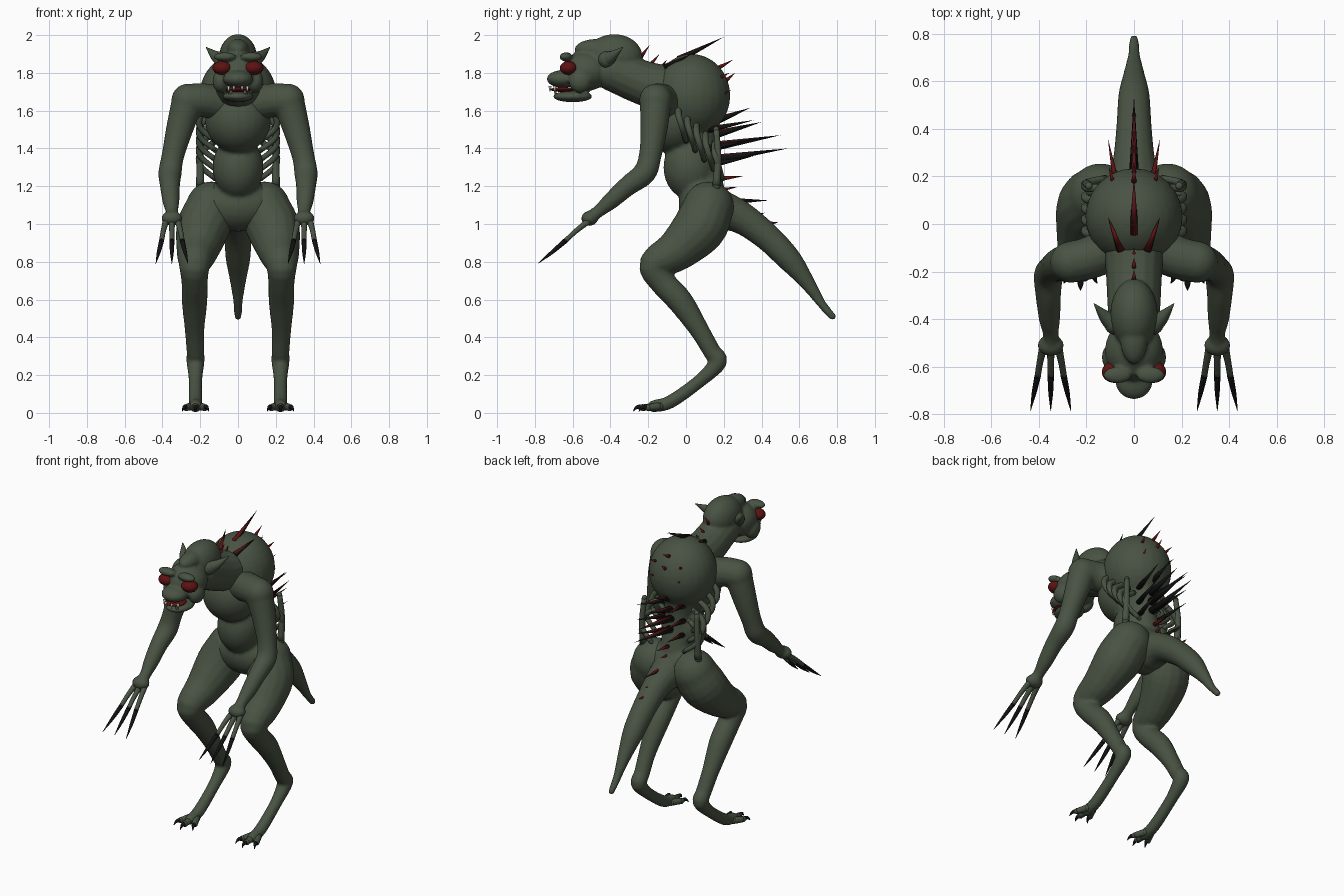
import bpy, bmesh
from mathutils import Vector, Matrix

cube = bpy.data.objects.get("Cube")
if cube:
    bpy.data.objects.remove(cube)


def material(name, r, g, b):
    m = bpy.data.materials.new(name)
    m.use_nodes = True
    m.diffuse_color = (r, g, b, 1)
    bsdf = m.node_tree.nodes["Principled BSDF"]
    bsdf.inputs["Base Color"].default_value = (r, g, b, 1)
    bsdf.inputs["Roughness"].default_value = 0.7
    return m


skin = material("swamp green", .065, .085, .055)
red = material("dark red", .11, .006, .006)
black = material("claw black", .006, .006, .006)
ivory = material("tooth ivory", .6, .56, .48)


def blob(bm, centre, radii):
    """Ellipsoid."""
    place = Matrix.Translation(centre) @ Matrix.Diagonal((*radii, 1))
    bmesh.ops.create_uvsphere(bm, u_segments=24, v_segments=16, radius=1, matrix=place)


def pair(bm, centre, radii):
    """Ellipsoid on both sides of the body."""
    for s in (1, -1):
        blob(bm, (s * centre[0], *centre[1:]), radii)


def flip(path, s):
    return [(s * x, y, z, r) for x, y, z, r in path]


def tube(bm, path, sides=16, steps=4, widen=1):
    """Round-ended tube through (x, y, z, radius) points, smoothly interpolated."""
    pts = [Vector(p) for p in path]
    ctrl = [2 * pts[0] - pts[1]] + pts + [2 * pts[-1] - pts[-2]]
    samples = []
    for a, b, c, d in zip(ctrl, ctrl[1:], ctrl[2:], ctrl[3:]):
        for i in range(steps):
            t = i / steps
            samples.append(b + (c - a) * t / 2 + (2 * a - 5 * b + 4 * c - d) * t * t / 2
                           + (3 * b - a - 3 * c + d) * t ** 3 / 2)
    samples.append(pts[-1])
    span = (pts[-1] - pts[0]).xyz.normalized()
    ref = Vector((0, 1, 0)) if abs(span.x) > .7 else Vector((1, 0, 0))
    rings = []
    for i, p in enumerate(samples):
        along = (samples[min(i + 1, len(samples) - 1)] - samples[max(i - 1, 0)]).xyz.normalized()
        side = (ref - along * ref.dot(along)).normalized()
        up = along.cross(side)
        ring = []
        for k in range(sides):
            turn = Matrix.Rotation(k * 6.28319 / sides, 3, 'Z') @ Vector((1, 0, 0))
            ring.append(bm.verts.new(p.xyz + p.w * (side * turn.x * widen + up * turn.y)))
        rings.append(ring)
    for a, b in zip(rings, rings[1:]):
        for k in range(sides):
            n = (k + 1) % sides
            bm.faces.new((a[k], a[n], b[n], b[k]))
    bm.faces.new(rings[0][::-1])
    bm.faces.new(rings[-1])
    for p in (pts[0], pts[-1]):
        if p.w > .008:
            blob(bm, p.xyz, (p.w * widen, p.w, p.w))


def spike(bm, base, tip, radius, sides=8):
    base, tip = Vector(base), Vector(tip)
    axis = tip - base
    place = Matrix.Translation((base + tip) / 2) @ axis.to_track_quat('Z', 'Y').to_matrix().to_4x4()
    bmesh.ops.create_cone(bm, cap_ends=True, segments=sides, radius1=radius,
                          radius2=0, depth=axis.length, matrix=place)


def finish(name, bm, *mats, voxel=0, rule=None):
    """Turn the bmesh into a smooth object; voxel fuses its shapes into one skin."""
    bmesh.ops.recalc_face_normals(bm, faces=bm.faces)
    bm.normal_update()
    for f in bm.faces:
        f.smooth = True
        if rule:
            f.material_index = rule(f)
    mesh = bpy.data.meshes.new(name)
    bm.to_mesh(mesh)
    bm.free()
    for m in mats:
        mesh.materials.append(m)
    ob = bpy.data.objects.new(name, mesh)
    bpy.context.collection.objects.link(ob)
    if voxel:
        fuse = ob.modifiers.new("fuse", 'REMESH')
        fuse.mode, fuse.voxel_size, fuse.use_smooth_shade = 'VOXEL', voxel, True
        soften = ob.modifiers.new("soften", 'SMOOTH')
        soften.factor, soften.iterations = .5, 5
    return ob


# Torso: hump, chest, belly, spine core, pelvis
bm = bmesh.new()
blob(bm, (0, .03, 1.68), (.205, .205, .22))
blob(bm, (0, -.07, 1.55), (.175, .17, .175))
blob(bm, (0, .02, 1.3), (.135, .14, .17))
tube(bm, [(0, .08, 1.6, .1), (0, .08, 1.4, .08), (0, .1, 1.2, .1)])
blob(bm, (0, .1, 1.1), (.22, .14, .14))
finish("torso", bm, skin, voxel=.012)

# Head and neck
bm = bmesh.new()
tube(bm, [(0, -.05, 1.7, .13), (0, -.22, 1.745, .118), (0, -.38, 1.81, .11)])
blob(bm, (0, -.38, 1.885), (.1, .15, .12))
blob(bm, (0, -.53, 1.81), (.122, .13, .105))
blob(bm, (0, -.47, 1.925), (.06, .12, .055))
blob(bm, (0, -.655, 1.768), (.08, .082, .046))
blob(bm, (0, -.6, 1.675), (.082, .105, .03))
pair(bm, (.07, -.635, 1.885), (.06, .035, .024))
pair(bm, (.09, -.56, 1.755), (.045, .06, .06))
finish("head", bm, skin, voxel=.008)

bm = bmesh.new()
for s in (1, -1):
    tube(bm, flip([(.08, -.42, 1.87, .045), (.12, -.39, 1.89, .028), (.168, -.335, 1.935, .002)], s))
finish("ears", bm, skin)

bm = bmesh.new()
pair(bm, (.083, -.622, 1.826), (.052, .046, .036))
finish("eyes", bm, red)

bm = bmesh.new()
blob(bm, (0, -.65, 1.712), (.065, .068, .013))
finish("mouth", bm, red)

bm = bmesh.new()
for s in (1, -1):
    for x, y, drop in ((.05, -.695, .035), (.022, -.72, .02)):
        spike(bm, (s * x, y, 1.73), (s * x, y, 1.715 - drop), .008)
    spike(bm, (s * .037, -.69, 1.69), (s * .037, -.7, 1.735), .007)
finish("teeth", bm, ivory)

# Ribs hanging beside the waist
bm = bmesh.new()
for s in (1, -1):
    for i in range(5):
        y, z = -.04 + .048 * i, 1.6 - .05 * i
        tube(bm, flip([(.13, y, z + .03, .016), (.195, y, z - .02, .018),
                       (.2, y + .02, z - .09, .016), (.12, y + .04, z - .16, .014)], s), sides=10)
    tube(bm, flip([(.19, .16, 1.5, .016), (.2, .17, 1.36, .018), (.2, .16, 1.2, .022)], s), sides=10)
finish("ribs", bm, skin)

for s, word in ((1, "left"), (-1, "right")):
    # Arm with collar and palm
    bm = bmesh.new()
    tube(bm, flip([(.05, -.08, 1.63, .1), (.18, -.14, 1.655, .09), (.265, -.16, 1.655, .088)], s))
    tube(bm, flip([(.265, -.16, 1.655, .086), (.31, -.17, 1.5, .072), (.345, -.19, 1.36, .06),
                   (.36, -.22, 1.27, .062), (.36, -.31, 1.2, .053), (.355, -.4, 1.12, .045),
                   (.35, -.46, 1.07, .034), (.35, -.51, 1.03, .036)], s))
    blob(bm, (s * .35, -.51, 1.03), (.056, .045, .04))
    finish(word + "_arm", bm, skin, voxel=.01)

    # Fingers and long claws
    fingers, claws = bmesh.new(), bmesh.new()
    for d in (-1, 0, 1):
        mid = (.35 + .055 * d, -.64, .91)
        tube(fingers, flip([(.35 + .03 * d, -.51, 1.02, .018), (.35 + .045 * d, -.58, .965, .014),
                            (*mid, .013)], s), sides=10)
        tube(claws, flip([(*mid, .0135), (.35 + .07 * d, -.71, .85, .01),
                          (.35 + .085 * d, -.785, .79, .001)], s), sides=8)
    finish(word + "_fingers", fingers, skin)
    finish(word + "_hand_claws", claws, black)

    # Leg with bent knee and raised heel
    bm = bmesh.new()
    tube(bm, flip([(.14, .12, 1.09, .135), (.185, .07, .98, .142), (.215, -.05, .86, .112),
                   (.23, -.165, .785, .085), (.23, -.13, .7, .07), (.23, -.03, .59, .068),
                   (.23, .07, .44, .052), (.225, .14, .32, .047)], s))
    tube(bm, flip([(.225, .14, .32, .047), (.225, .17, .27, .048), (.225, .08, .175, .036),
                   (.225, -.08, .06, .036), (.225, -.17, .035, .033)], s))
    finish(word + "_leg", bm, skin, voxel=.01)

    # Toes and toe claws
    toes, claws = bmesh.new(), bmesh.new()
    for d in (-1, 0, 1):
        end = (.225 + .05 * d, -.23 + .03 * abs(d), .028)
        tube(toes, flip([(.225 + .02 * d, -.14, .035, .022), (*end, .018)], s), sides=10)
        tube(claws, flip([(*end, .016), (.225 + .06 * d, end[1] - .03, .03, .01),
                          (.225 + .07 * d, end[1] - .05, .008, .001)], s), sides=8)
    finish(word + "_toes", toes, skin)
    finish(word + "_toe_claws", claws, black)

# Tail
bm = bmesh.new()
tube(bm, [(0, .15, 1.08, .12), (0, .28, 1.04, .088), (0, .42, .94, .074), (0, .54, .82, .066),
          (0, .62, .72, .047), (0, .68, .635, .032), (0, .72, .575, .024), (0, .775, .51, .02)])
finish("tail", bm, skin, voxel=.01)

# Spikes down the spine: base y, z, then reach back and up, then radius
bm = bmesh.new()
for y, z, back, rise, radius in (
        (-.04, 1.87, .24, .12, .02), (.17, 1.55, .17, .065, .02), (.14, 1.47, .26, .07, .024),
        (.14, 1.41, .36, .06, .026), (.13, 1.34, .41, .06, .026), (.19, 1.12, .25, .005, .022)):
    spike(bm, (0, y, z), (0, y + back, z + rise), radius)
for s in (1, -1):
    spike(bm, (s * .055, -.11, 1.83), (s * .11, .03, 1.9), .018)
    for z in (1.31, 1.4, 1.5):
        spike(bm, (s * .065, .12, z), (s * .11, .36, z + .05), .018)
finish("long_spikes", bm, black, red, rule=lambda f: int(f.normal.z > .4))

bm = bmesh.new()
for y, z, back, rise in (
        (-.25, 1.87, .06, .08), (-.2, 1.83, .06, .07), (-.15, 1.81, .05, .06), (.16, 1.82, .09, .05),
        (.2, 1.75, .06, .05), (.18, 1.24, .13, .015), (.17, 1.18, .1, .015), (.34, 1.04, .08, .02),
        (.43, 1.0, .06, .01), (.53, .88, .04, .01)):
    spike(bm, (0, y, z), (0, y + back, z + rise), .014)
for s in (1, -1):
    for y, z in ((.17, 1.77), (.18, 1.68)):
        spike(bm, (s * .085, y, z), (s * .105, y + .06, z + .03), .012)
finish("short_spikes", bm, red)
